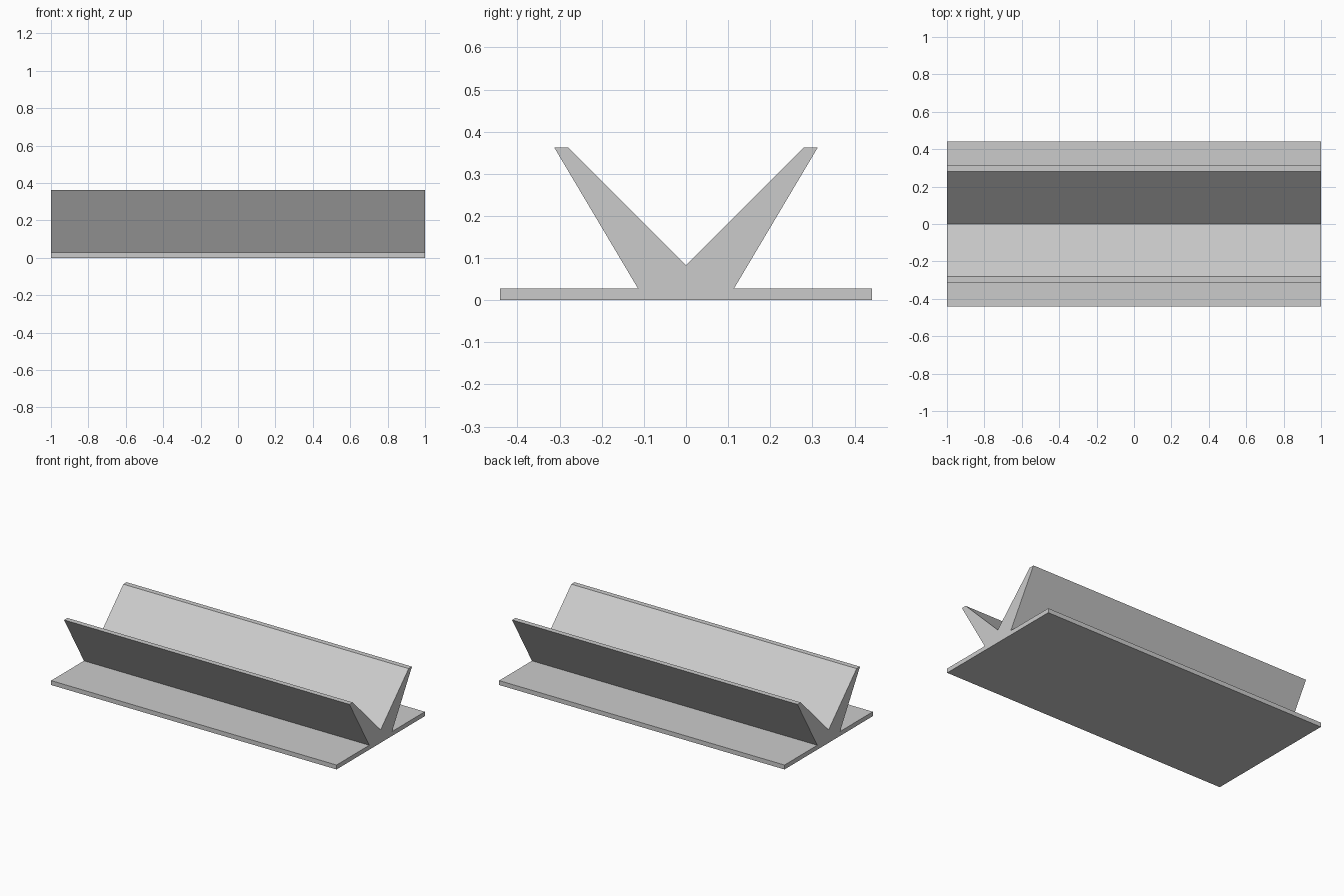
import bpy
import bmesh

cube = bpy.data.objects.get("Cube")
if cube:
    bpy.data.objects.remove(cube, do_unlink=True)

LENGTH = 2.0

# Plain grey finish
grey = bpy.data.materials.new("plain_grey")
grey.use_nodes = True
colour = (0.6, 0.6, 0.6, 1.0)
grey.diffuse_color = colour
grey.node_tree.nodes["Principled BSDF"].inputs["Base Color"].default_value = colour

# Half of the cross-section (y, z): base edge, foot of wing, wing tip
half = [(0.442, 0.0), (0.442, 0.028), (0.114, 0.028), (0.313, 0.363), (0.28, 0.363)]
valley = (0.0, 0.083)
profile = half + [valley] + [(-y, z) for y, z in reversed(half)]

# V-shaped rail on a flat base, extruded along its length
bm = bmesh.new()
end = bm.faces.new([bm.verts.new((-LENGTH / 2, y, z)) for y, z in profile])
side = bmesh.ops.extrude_face_region(bm, geom=[end], use_keep_orig=True)
moved = [v for v in side["geom"] if isinstance(v, bmesh.types.BMVert)]
bmesh.ops.translate(bm, verts=moved, vec=(LENGTH, 0, 0))
bmesh.ops.recalc_face_normals(bm, faces=bm.faces)

mesh = bpy.data.meshes.new("v_rail")
bm.to_mesh(mesh)
bm.free()
mesh.materials.append(grey)
rail = bpy.data.objects.new("v_rail", mesh)
bpy.context.collection.objects.link(rail)
